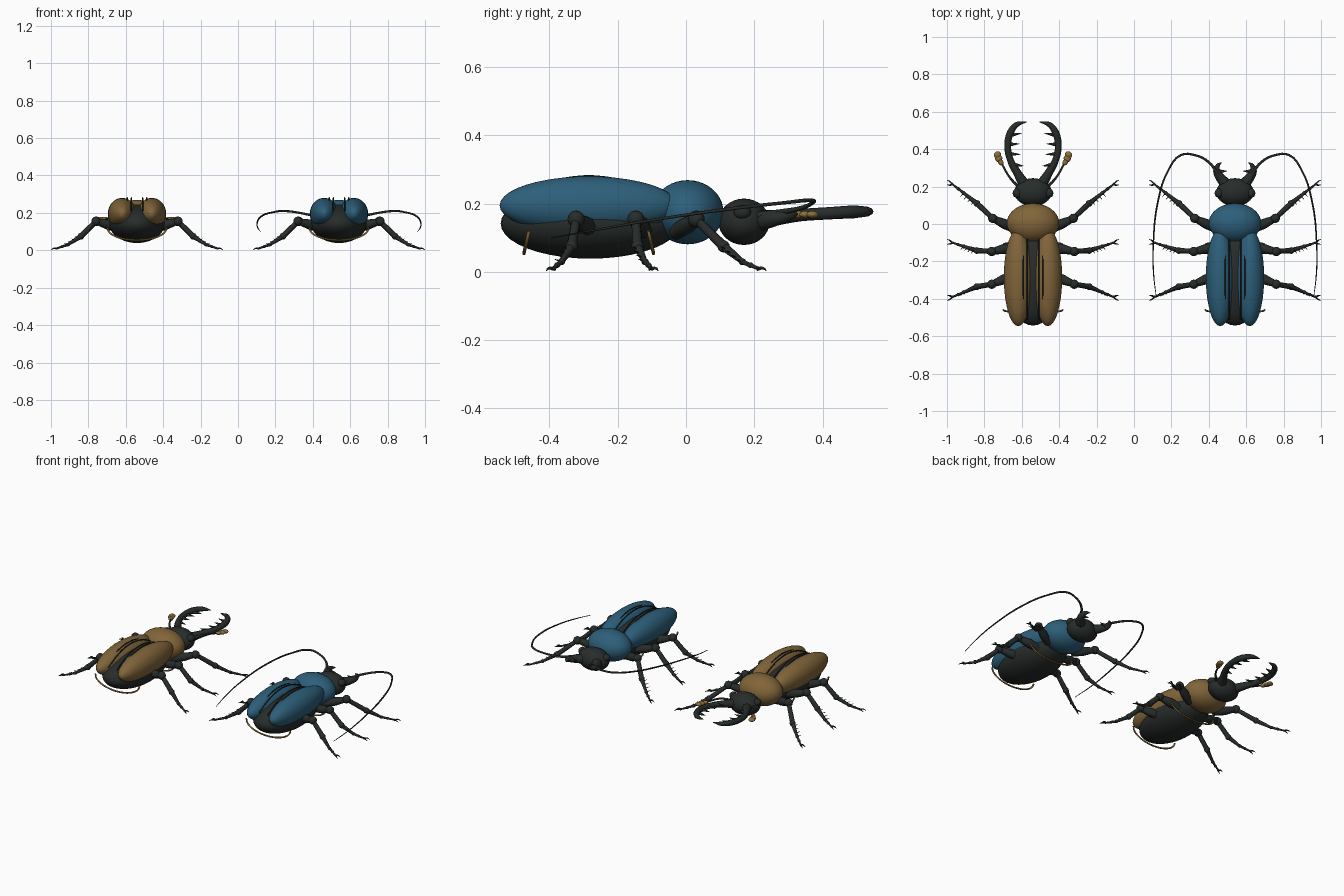
import bpy
from math import sin, cos, pi
from mathutils import Vector

if "Cube" in bpy.data.objects:
    bpy.data.objects.remove(bpy.data.objects["Cube"])


def material(name, rgb):
    m = bpy.data.materials.new(name)
    m.diffuse_color = (*rgb, 1)
    m.use_nodes = True
    m.node_tree.nodes["Principled BSDF"].inputs["Base Color"].default_value = m.diffuse_color
    return m


BLACK = material("black_shell", (0.02, 0.026, 0.024))
GOLD = material("gold_trim", (0.27, 0.16, 0.04))
BROWN = material("brown_shell", (0.22, 0.13, 0.042))
BLUE = material("blue_shell", (0.026, 0.115, 0.195))


def ball(name, loc, size, mat, seg=20, rot=(0, 0, 0)):
    """Smooth ellipsoid with the given semi-axes."""
    bpy.ops.mesh.primitive_uv_sphere_add(segments=seg, ring_count=max(8, seg // 2),
                                         location=loc, rotation=rot)
    o = bpy.context.object
    o.name = name
    o.scale = size
    o.data.materials.append(mat)
    bpy.ops.object.shade_smooth()
    return o


def tube(name, pts, radii, mat, smooth=True, res=4):
    """Tapered round tube along points."""
    cu = bpy.data.curves.new(name, 'CURVE')
    cu.dimensions = '3D'
    cu.bevel_depth = 1
    cu.bevel_resolution = 2
    cu.resolution_u = res
    cu.use_fill_caps = True
    s = cu.splines.new('BEZIER' if smooth else 'POLY')
    items = s.bezier_points if smooth else s.points
    items.add(len(pts) - 1)
    for p, co, r in zip(items, pts, radii):
        p.radius = r
        if smooth:
            p.co = co
            p.handle_left_type = p.handle_right_type = 'AUTO'
        else:
            p.co = (*co, 1)
    tmp = bpy.data.objects.new(name, cu)
    bpy.context.collection.objects.link(tmp)
    bpy.context.view_layer.update()
    me = bpy.data.meshes.new_from_object(tmp.evaluated_get(bpy.context.evaluated_depsgraph_get()))
    bpy.data.objects.remove(tmp)
    me.materials.clear()
    me.materials.append(mat)
    me.shade_smooth()
    o = bpy.data.objects.new(name, me)
    bpy.context.collection.objects.link(o)
    return o


# Leg joints (x outward): hip, knee, shin end, ankle, toe
LEGS = {
    "front": [(.09, -.03, .115), (.215, .03, .155), (.30, .11, .075), (.37, .165, .03), (.43, .212, .01)],
    "middle": [(.09, -.12, .12), (.22, -.147, .155), (.30, -.142, .075), (.37, -.12, .03), (.43, -.10, .01)],
    "hind": [(.09, -.27, .12), (.22, -.322, .155), (.30, -.335, .075), (.37, -.365, .03), (.43, -.39, .01)],
}


def beetle(tag, cx, shell, long_jaws):
    def P(s, p):
        return Vector((cx + s * p[0], p[1], p[2]))

    # body
    ball(tag + "_abdomen", (cx, -.28, .142), (.148, .263, .103), BLACK, 40)
    ball(tag + "_pronotum", (cx, .005, .175), (.14, .105, .094), shell, 40)
    ball(tag + "_head", (cx, .17, .147), (.1, .075, .068), BLACK, 32)

    # gold bands beneath the abdomen
    for i, y in enumerate((-.46, -.11)):
        arc = [(cx + .158 * cos(a), y - .015 * sin(a) * (1 - 2 * i), .12 - .066 * sin(a))
               for a in [pi * k / 10 for k in range(11)]]
        tube(f"{tag}_belly_band_{i}", arc, [.005] * 11, GOLD)

    for s, side in ((-1, "left"), (1, "right")):
        n = f"{tag}_{side}_"
        # wing case with raised lines
        ball(n + "wing_case", P(s, (.079, -.285, .195)), (.077, .261, .085), shell, 40)
        for i, x in enumerate((.03, .052)):
            pts = [P(s, (x, -.285 + .225 * t, .28 - .07 * t * t)) for t in (-1, -.6, -.2, .2, .6, 1)]
            tube(f"{n}wing_line_{i}", pts, [.0035] * 6, BLACK)
        ball(n + "eye", P(s, (.085, .165, .175)), (.024, .026, .022), BLACK, 16)

        # jaws and antennae
        if long_jaws:
            path = [(.045, .21, .15), (.085, .275, .16), (.12, .34, .167), (.135, .42, .172),
                    (.12, .49, .176), (.085, .533, .177), (.035, .545, .177)]
            tube(n + "jaw", [P(s, p) for p in path], [.03, .022, .018, .018, .019, .014, .002], BLACK)
            for i, (x, y) in enumerate(((.112, .32), (.13, .375), (.133, .425), (.122, .475))):
                tube(f"{n}jaw_tooth_{i}", [P(s, (x, y, .17)), P(s, (x - .062, y - .01 + .007 * i, .172))],
                     [.013, .001], BLACK, False)
            tube(n + "antenna", [P(s, p) for p in ((.08, .2, .16), (.125, .25, .175), (.16, .31, .17), (.18, .35, .168))],
                 [.008, .006, .005, .005], BLACK)
            for i, (x, y, r) in enumerate(((.172, .33, .014), (.183, .35, .02), (.19, .37, .02))):
                ball(f"{n}antenna_club_{i}", P(s, (x, y, .168)), (r, .018, .011), GOLD, 14, (0, 0, -s * .5))
        else:
            path = [(.045, .21, .15), (.08, .25, .155), (.098, .285, .162), (.09, .315, .168), (.07, .328, .17)]
            tube(n + "jaw", [P(s, p) for p in path], [.032, .025, .019, .011, .001], BLACK)
            tube(n + "jaw_tooth", [P(s, (.095, .28, .16)), P(s, (.042, .283, .165))], [.015, .001], BLACK, False)
            path = [(.07, .21, .165), (.095, .27, .175), (.14, .33, .185), (.21, .367, .2), (.29, .368, .21),
                    (.355, .29, .203), (.41, .13, .185), (.437, -.11, .15), (.435, -.27, .122), (.42, -.395, .1)]
            tube(n + "antenna", [P(s, p) for p in path],
                 [.011, .008, .007, .006, .006, .005, .005, .004, .003, .0015], BLACK)

        # legs
        for leg, joints in LEGS.items():
            m = f"{n}{leg}_"
            hip, knee, shin, ankle, toe = [P(s, p) for p in joints]
            tube(m + "thigh", [hip, hip.lerp(knee, .5), knee], [.022, .027, .017], BLACK)
            ball(m + "knee", knee, (.025, .025, .025), BLACK, 14)
            tube(m + "shin", [knee, knee.lerp(shin, .5), shin], [.013, .014, .015], BLACK)
            ball(m + "shin_joint", shin, (.018, .018, .018), BLACK, 12)
            tube(m + "foot", [shin, ankle, toe], [.014, .008, .005], BLACK, False)
            for i, t in enumerate((0, .5, 1)):
                r = .011 - .002 * i
                ball(f"{m}foot_bead_{i}", ankle.lerp(toe, t), (r, r, r * .9), BLACK, 10)
            # spines along the lower leg
            for i in range(4):
                a = shin.lerp(ankle, .2 + .27 * i)
                tube(f"{m}spine_{i}", [a, a + Vector((s * .018, -.02, .008))], [.0035, .0008], BLACK, False)
            # forked claw
            for i, k in enumerate((-1, 1)):
                d = (toe - ankle).normalized()
                tip = Vector((cx + s * .46, toe.y + d.y * .018 + k * .013, .003))
                tube(f"{m}claw_{i}", [toe, toe.lerp(tip, .5) + Vector((0, k * .003, .004)), tip],
                     [.005, .004, .001], BLACK)


beetle("brown_beetle", -.54, BROWN, True)
beetle("blue_beetle", .54, BLUE, False)
